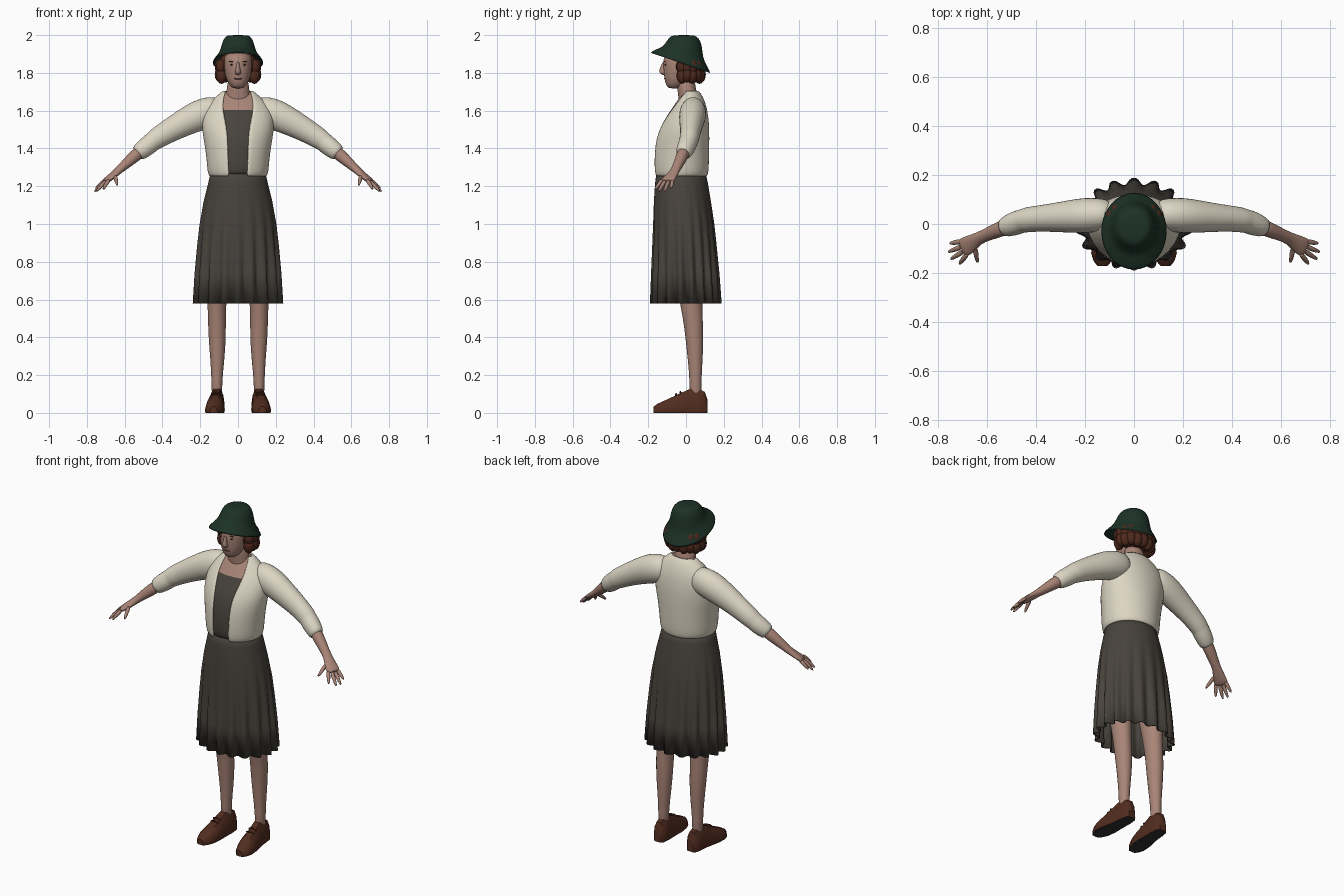
import bpy, bmesh, math
from mathutils import Vector

if "Cube" in bpy.data.objects:
    bpy.data.objects.remove(bpy.data.objects["Cube"])

def material(name, *rgb):
    m = bpy.data.materials.new(name)
    m.diffuse_color = (*rgb, 1)
    m.use_nodes = True
    m.node_tree.nodes["Principled BSDF"].inputs["Base Color"].default_value = m.diffuse_color
    return m

CREAM = material("cream_wool", .72, .67, .55)
CHARCOAL = material("charcoal_cloth", .065, .056, .046)
SKIN = material("skin", .40, .235, .185)
GREEN = material("green_felt", .012, .032, .02)
HAIR = material("auburn_hair", .075, .022, .012)
LEATHER = material("brown_leather", .085, .026, .014)
SOLE = material("dark_sole", .03, .029, .03)
LIP = material("muted_lip", .23, .09, .08)
EYE = material("dark_eye", .04, .025, .02)

def finish(name, bm, mats, subsurf=0, thick=0, angle=50):
    bmesh.ops.recalc_face_normals(bm, faces=bm.faces[:])
    me = bpy.data.meshes.new(name)
    bm.to_mesh(me)
    bm.free()
    ob = bpy.data.objects.new(name, me)
    bpy.context.collection.objects.link(ob)
    for m in mats:
        me.materials.append(m)
    if thick:
        mod = ob.modifiers.new("thickness", 'SOLIDIFY')
        mod.thickness, mod.offset = thick, -1
    if subsurf:
        ob.modifiers.new("smooth", 'SUBSURF').levels = subsurf
        ob.modifiers["smooth"].render_levels = subsurf
    bpy.ops.object.select_all(action='DESELECT')
    bpy.context.view_layer.objects.active = ob
    ob.select_set(True)
    bpy.ops.object.shade_smooth_by_angle(angle=math.radians(angle))
    return ob

def loft(name, rings, mats, closed=True, caps=True, rule=None, **kw):
    """Skin a list of equal-length rings; rule(face) gives the material index."""
    bm = bmesh.new()
    vs = [[bm.verts.new(p) for p in r] for r in rings]
    n = len(rings[0])
    for a, b in zip(vs, vs[1:]):
        for i in range(n if closed else n - 1):
            j = (i + 1) % n
            bm.faces.new((a[i], a[j], b[j], b[i]))
    if caps:
        bm.faces.new(vs[0])
        bm.faces.new(vs[-1])
    bm.normal_update()
    ob_faces = bm.faces[:]
    bmesh.ops.recalc_face_normals(bm, faces=ob_faces)
    if rule:
        for f in bm.faces:
            f.material_index = rule(f)
    return finish(name, bm, mats, **kw)

def oval(x, y, z, rx, ry, n=20, slope=0):
    return [(x + rx * math.sin(a), y - ry * math.cos(a), z - slope * ry * math.cos(a))
            for a in (2 * math.pi * i / n for i in range(n))]

def tube(name, pts, mat, n=12, **kw):
    """Tube along points (x, y, z, horizontal radius, vertical radius)."""
    rings = []
    for i, (x, y, z, rh, rv) in enumerate(pts):
        t = (Vector(pts[min(i + 1, len(pts) - 1)][:3]) - Vector(pts[max(i - 1, 0)][:3])).normalized()
        u = t.cross(Vector((0, 0, 1))).normalized()
        v = u.cross(t)
        rings.append([Vector((x, y, z)) + u * rh * math.cos(a) + v * rv * math.sin(a)
                      for a in (2 * math.pi * k / n for k in range(n))])
    return loft(name, rings, [mat], **kw)

def blob(name, loc, size, mat, seg=14):
    bm = bmesh.new()
    bmesh.ops.create_uvsphere(bm, u_segments=seg, v_segments=seg // 2 + 1, radius=1)
    for v in bm.verts:
        v.co = Vector(c * s + l for c, s, l in zip(v.co, size, loc))
    return finish(name, bm, [mat], angle=80)

# Torso sections: height, half width, front y, back y, half width of the cardigan opening
TORSO = [(1.25, .152, -.168, .112, .048), (1.275, .162, -.176, .12, .05),
         (1.34, .166, -.178, .122, .053), (1.42, .177, -.173, .124, .055),
         (1.49, .19, -.156, .124, .058), (1.55, .192, -.126, .121, .068),
         (1.605, .18, -.09, .113, .08), (1.65, .145, -.058, .1, .08),
         (1.685, .105, -.035, .083, .075), (1.71, .075, -.02, .064, .068)]

# Blouse with bare upper chest
loft("blouse_and_chest",
     [oval(0, (f + b) / 2, z, w - .012, (b - f) / 2 - .01, 28) for z, w, f, b, g in TORSO],
     [CHARCOAL, SKIN], rule=lambda f: int(f.calc_center_median().z > 1.605), subsurf=1)

# Open cardigan body
rings = []
for z, w, f, b, g in TORSO:
    gap = math.asin(min(.97, g / w))
    angs = [gap + (2 * math.pi - 2 * gap) * i / 32 for i in range(33)]
    rings.append([(w * math.sin(a), (f + b) / 2 - (b - f) / 2 * math.cos(a), z) for a in angs])
loft("cardigan_body", rings, [CREAM], closed=False, caps=False, thick=.012, subsurf=1)

# Pleated skirt, pleats deepening towards the hem
SKIRT = [(1.285, .142, -.155, .1), (1.22, .157, -.163, .115), (1.12, .182, -.17, .132),
         (1.0, .205, -.174, .15), (.88, .219, -.179, .163), (.74, .232, -.185, .177), (.58, .242, -.191, .189)]
rings = []
N, PLEATS = 144, 18
for z, w, f, b in SKIRT:
    t = max(0, (1.1 - z) / .52)
    ring = []
    for i in range(N):
        a = 2 * math.pi * i / N
        k = 1 - .15 * t * (.5 - .5 * math.cos(PLEATS * a + .5 * math.sin(3 * a))) ** 1.3
        ring.append((w * k * math.sin(a), (f + b) / 2 - k * (b - f) / 2 * math.cos(a), z))
    rings.append(ring)
loft("skirt", rings, [CHARCOAL], caps=False, thick=.006)

# Neck and head
loft("neck", [oval(0, y, z, rx, ry, 16) for y, z, rx, ry in
              [(.02, 1.6, .085, .06), (.015, 1.66, .07, .055), (.005, 1.7, .061, .05), (-.005, 1.79, .056, .05)]],
     [SKIN], subsurf=1)
loft("head", [oval(0, y, z, rx, ry, 20) for y, z, rx, ry in
              [(-.062, 1.717, .02, .025), (-.058, 1.728, .04, .044), (-.05, 1.755, .058, .063),
               (-.04, 1.79, .069, .078), (-.032, 1.83, .075, .089), (-.03, 1.87, .075, .093),
               (-.025, 1.91, .066, .08)]], [SKIN], subsurf=1)
loft("nose", [oval(0, y, z, rx, ry, 10) for y, z, rx, ry in
              [(-.112, 1.788, .01, .01), (-.119, 1.797, .018, .02), (-.124, 1.81, .015, .021),
               (-.121, 1.835, .009, .013), (-.117, 1.86, .008, .008)]], [SKIN], subsurf=1)
blob("lips", (0, -.108, 1.77), (.022, .009, .006), LIP)
for s, side in ((1, "left"), (-1, "right")):
    blob(side + "_eye", (s * .031, -.109, 1.843), (.013, .004, .004), EYE)
    blob(side + "_brow", (s * .033, -.111, 1.861), (.018, .004, .003), HAIR)

# Wavy bob: a core shell at the back with curls around the rim
blob("hair_core", (0, .012, 1.835), (.108, .088, .085), HAIR, 20)
for i in range(11):
    a = math.radians(-112 + 22.4 * i)
    x, y = .094 * math.sin(a), .005 + .072 * math.cos(a)
    blob(f"curl_{i}", (x, y, 1.785 + .006 * (i % 2)), (.03, .028, .043), HAIR)
    blob(f"upper_curl_{i}", (x * 1.03, y, 1.832), (.027, .028, .04), HAIR)

# Tilted brimmed hat: inner lining, brim edge, crown
loft("hat", [oval(0, y, z, rx, ry, 32, sl) for y, z, rx, ry, sl in
             [(-.02, 1.915, .08, .085, -.25), (-.022, 1.893, .097, .11, -.28), (-.03, 1.848, .134, .157, -.34),
              (-.03, 1.855, .137, .161, -.34), (-.024, 1.892, .11, .126, -.29), (-.018, 1.91, .097, .108, -.25),
              (-.012, 1.945, .088, .098, -.12), (-.01, 1.975, .078, .086, -.03), (-.012, 1.995, .064, .068, 0),
              (-.012, 2.0, .045, .048, 0)]], [GREEN], subsurf=1)

for s, side in ((1, "left"), (-1, "right")):
    mir = lambda pts: [(s * p[0], *p[1:]) for p in pts]
    # Sleeve with a rolled cuff
    tube(side + "_sleeve", mir([
        (.08, .04, 1.61, .055, .065), (.14, .038, 1.597, .07, .082), (.2, .035, 1.578, .074, .084),
        (.26, .031, 1.55, .068, .077), (.33, .026, 1.513, .06, .068), (.4, .022, 1.472, .053, .06),
        (.44, .016, 1.446, .053, .057), (.455, .013, 1.434, .048, .051), (.48, .005, 1.413, .051, .053),
        (.525, -.012, 1.378, .043, .046), (.535, -.015, 1.37, .036, .038)]), CREAM, 16, subsurf=1)
    # Forearm, palm and fingers
    tube(side + "_forearm_and_palm", mir([
        (.5, -.003, 1.398, .034, .036), (.55, -.022, 1.357, .033, .034), (.6, -.043, 1.312, .027, .026),
        (.635, -.058, 1.281, .025, .02), (.665, -.078, 1.254, .036, .017), (.695, -.096, 1.232, .041, .014),
        (.705, -.1, 1.225, .036, .009)]), SKIN, 14, subsurf=1)
    for name, base, mid, tip in (
            ("thumb", (.65, -.095, 1.258), (.645, -.132, 1.228), (.638, -.16, 1.202)),
            ("index", (.68, -.122, 1.238), (.702, -.147, 1.207), (.715, -.166, 1.18)),
            ("middle", (.693, -.108, 1.232), (.727, -.13, 1.199), (.752, -.146, 1.17)),
            ("ring", (.7, -.09, 1.23), (.735, -.105, 1.198), (.762, -.115, 1.168)),
            ("little", (.7, -.07, 1.235), (.732, -.076, 1.208), (.755, -.079, 1.185))):
        tube(f"{side}_{name}_finger", mir([(*base, .013, .013), (*mid, .011, .011), (*tip, .006, .006)]),
             SKIN, 8, subsurf=1)
    # Leg, continuing up under the skirt
    loft(side + "_leg", [oval(s * x, y, z, rx, ry, 16) for x, y, z, rx, ry in
         [(.1, 0, .95, .085, .09), (.107, .012, .75, .066, .075), (.112, .025, .6, .051, .062),
          (.112, .036, .5, .048, .053), (.11, .045, .4, .047, .049), (.109, .049, .28, .038, .04),
          (.112, .05, .17, .028, .031), (.112, .052, .07, .03, .034)]], [SKIN], subsurf=1)
    # Shoe: D-shaped sections from heel to toe, toe turned outwards
    rings = []
    for y, cx, w, h in [(.113, .109, .022, .075), (.1, .109, .034, .115), (.06, .11, .04, .132),
                        (.02, .112, .041, .13), (-.02, .116, .045, .112), (-.07, .121, .051, .088),
                        (-.12, .126, .049, .064), (-.15, .128, .038, .05), (-.172, .129, .02, .034)]:
        prof = [(-.92, 0), (-1, .14), (-.98, .35), (-.8, .72), (-.42, .97), (.42, .97), (.8, .72), (.98, .35), (1, .14), (.92, 0)]
        rings.append([(s * (cx + px * w), y, h * pz) for px, pz in prof])
    loft(side + "_shoe", rings, [LEATHER, SOLE], rule=lambda f: int(f.normal.z < -.7), angle=40)
    # Laces
    for k in range(2):
        y = -.03 - .022 * k
        tube(f"{side}_lace_{k}", [(s * (.118 + d), y, .111 - .011 * k - abs(d) * .35, .005, .005)
                                  for d in (-.024, 0, .024)], LEATHER, 6)
